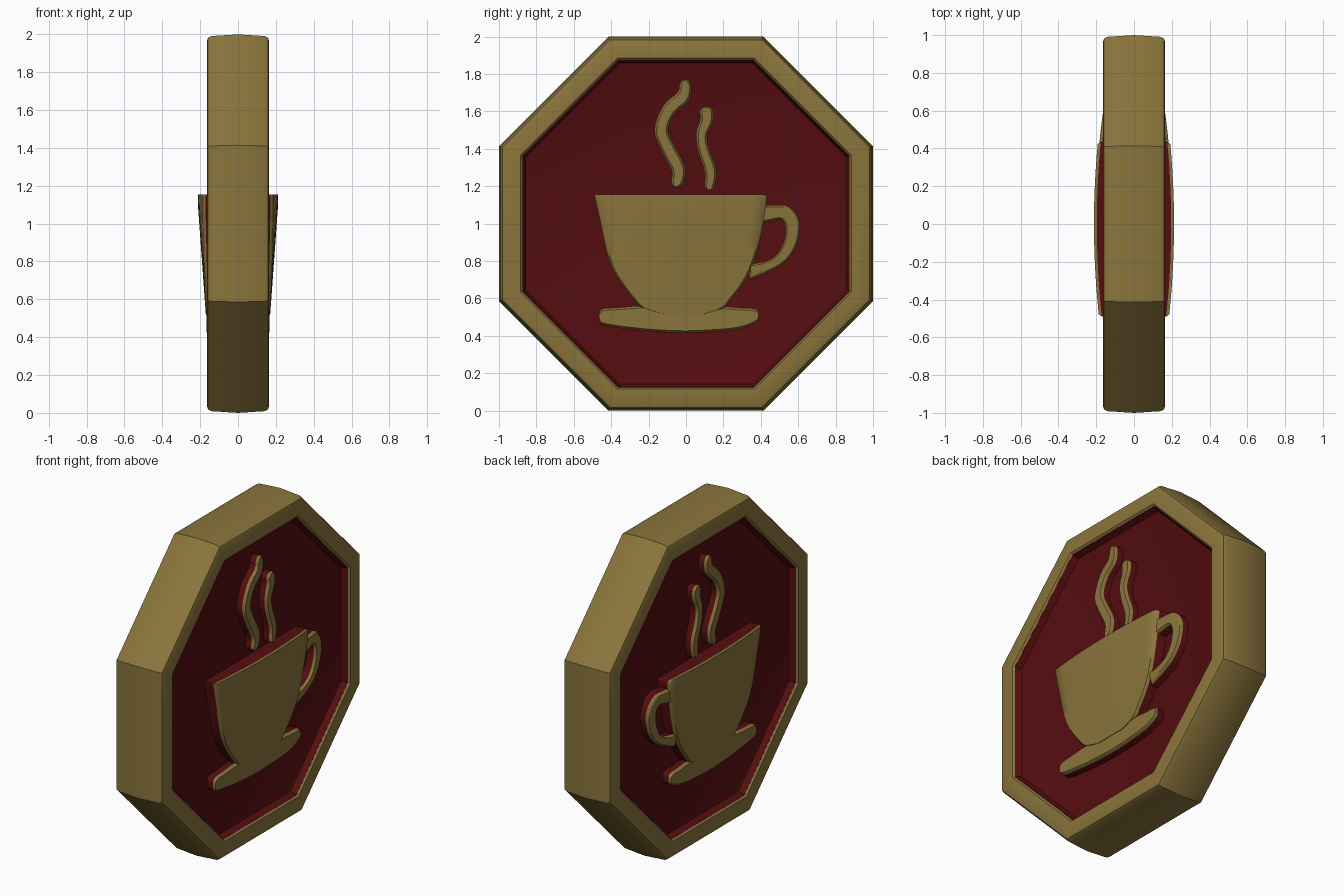
import bpy, bmesh, math

if "Cube" in bpy.data.objects:
    bpy.data.objects.remove(bpy.data.objects["Cube"])


def material(name, rgb):
    m = bpy.data.materials.new(name)
    m.diffuse_color = (*rgb, 1)
    m.use_nodes = True
    m.node_tree.nodes["Principled BSDF"].inputs["Base Color"].default_value = m.diffuse_color
    return m


GOLD = material("antique gold", (0.255, 0.178, 0.045))
RED = material("deep red", (0.09, 0.004, 0.005))


def finish(bm, name, mats, angle=35):
    bmesh.ops.recalc_face_normals(bm, faces=bm.faces)
    me = bpy.data.meshes.new(name)
    bm.to_mesh(me)
    bm.free()
    for m in mats:
        me.materials.append(m)
    ob = bpy.data.objects.new(name, me)
    bpy.context.collection.objects.link(ob)
    bpy.ops.object.select_all(action='DESELECT')
    ob.select_set(True)
    bpy.context.view_layer.objects.active = ob
    bpy.ops.object.shade_smooth_by_angle(angle=math.radians(angle))
    return ob


def octagon_rings(name, half, mat, closed):
    """Loft octagons (apothem, x) listed for the +x half, mirrored to -x."""
    prof = half + [(a, -x) for a, x in reversed(half) if x > 0]
    bm = bmesh.new()
    rings = []
    for a, x in prof:
        r = a / math.cos(math.pi / 8)
        rings.append([bm.verts.new((x, r * math.cos(math.pi * (k + .5) / 4),
                                    1 + r * math.sin(math.pi * (k + .5) / 4)))
                      for k in range(8)])
    n = len(rings)
    for i in range(n if closed else n - 1):
        p, q = rings[i], rings[(i + 1) % n]
        for k in range(8):
            j = (k + 1) % 8
            bm.faces.new((p[k], p[j], q[j], q[k]))
    if not closed:
        bm.faces.new(rings[0])
        bm.faces.new(rings[-1])
    return finish(bm, name, [mat], 30)


def smooth_rows(rows, sub=4):
    """Catmull-Rom through rows of (y0, z0, y1, z1), with thin end rows."""
    ext = [rows[0]] + rows + [rows[-1]]
    out = []
    for i in range(1, len(ext) - 2):
        a, b, c, d = ext[i - 1:i + 3]
        for s in range(sub):
            t = s / sub
            out.append([.5 * (2 * q + (r - p) * t + (2 * p - 5 * q + 4 * r - w) * t * t
                              + (3 * q - p - 3 * r + w) * t ** 3)
                        for p, q, r, w in zip(a, b, c, d)])
    out.append(list(rows[-1]))

    def lip(e, f):
        dist = math.hypot((e[0] + e[2] - f[0] - f[2]) / 2, (e[1] + e[3] - f[1] - f[3]) / 2)
        k = min(.5, .012 / dist)
        return [p + (q - p) * k for p, q in zip(e, f)]
    return [out[0], lip(out[0], out[1])] + out[1:-1] + [lip(out[-1], out[-2]), out[-1]]


def relief(name, rows, depth, cols=6):
    """Raised shape on both faces: gold front with rounded lip, red walls."""
    rows = smooth_rows(rows)
    bm = bmesh.new()
    n = len(rows)
    for side in (1, -1):
        grid, base = [], {}
        for i, (y0, z0, y1, z1) in enumerate(rows):
            w = max(math.hypot(y1 - y0, z1 - z0), 1e-4)
            e = min(.25, .012 / w)
            ts = [0] + [e + (1 - 2 * e) * c / cols for c in range(cols + 1)] + [1]
            line = []
            for j, t in enumerate(ts):
                y, z = y0 + (y1 - y0) * t, z0 + (z1 - z0) * t
                edge = i in (0, n - 1) or j in (0, len(ts) - 1)
                x = depth(y, z) - (.015 if edge else 0)
                v = bm.verts.new((side * x, y, z))
                if edge:
                    base[v] = bm.verts.new((side * .02, y, z))
                line.append(v)
            grid.append(line)
        m = len(grid[0])
        for i in range(n - 1):
            for j in range(m - 1):
                bm.faces.new((grid[i][j], grid[i][j + 1], grid[i + 1][j + 1], grid[i + 1][j]))
        loop = (grid[0] + [r[-1] for r in grid[1:]] + grid[-1][-2::-1]
                + [r[0] for r in grid[-2:0:-1]])
        for a, b in zip(loop, loop[1:] + loop[:1]):
            bm.faces.new((a, b, base[b], base[a])).material_index = 1
        bm.faces.new([base[v] for v in loop]).material_index = 1
    return finish(bm, name, [GOLD, RED], 50)


def cup_depth(y, z):
    t = min(1, max(0, (z - .45) / .65))
    return .165 + .047 * t - .04 * (y / .6) ** 2 * t


def path_rows(points, widths):
    """Turn a centre line into strip rows across its direction."""
    rows = []
    for i, (y, z) in enumerate(points):
        a, b = points[max(i - 1, 0)], points[min(i + 1, len(points) - 1)]
        dy, dz = b[0] - a[0], b[1] - a[1]
        k = widths[i] / 2 / math.hypot(dy, dz)
        rows.append((y - dz * k, z + dy * k, y + dz * k, z - dy * k))
    return rows


# Octagonal border and recessed panel
octagon_rings("octagon_frame", [(.9, .13), (.875, .153), (.885, .164), (.962, .165),
                                (.982, .158), (.991, .14), (1.0, 0)], GOLD, True)
octagon_rings("recessed_panel", [(.835, .108), (.858, .116), (.874, .153), (.89, .15)],
              RED, False)

# Cup bowl
cup = [(1.155, -.49, .42), (1.135, -.487, .435), (1.0, -.457, .415), (.85, -.425, .38),
       (.75, -.39, .345), (.67, -.34, .30), (.60, -.285, .245), (.55, -.235, .20),
       (.515, -.12, .10)]
relief("cup_bowl", [(l, z, r, z) for z, l, r in cup], cup_depth, 14)

# Handle: outer edge paired with inner edge
relief("cup_handle", [(.40, 1.10, .39, 1.0), (.47, 1.10, .45, 1.012), (.54, 1.095, .505, 1.02),
                      (.595, 1.04, .53, .985), (.61, .96, .525, .91), (.575, .85, .485, .835),
                      (.49, .765, .42, .797), (.34, .70, .33, .785)],
       lambda y, z: cup_depth(y, z) - .008)

# Saucer
relief("saucer", [(-.465, .485, -.465, .52), (-.45, .46, -.445, .545), (-.38, .445, -.36, .552),
                  (-.2, .424, -.2, .56), (0, .415, 0, .53), (.2, .425, .2, .555),
                  (.3, .44, .29, .55), (.37, .468, .37, .545), (.39, .49, .39, .525)],
       lambda y, z: .167)

# Steam wisps
steam = {
    "tall_steam": ([(-.065, 1.2), (-.048, 1.22), (-.04, 1.29), (-.095, 1.4), (-.132, 1.5),
                    (-.09, 1.61), (-.015, 1.68), (-.003, 1.74), (-.005, 1.77)],
                   [.03, .065, .075, .075, .075, .075, .075, .065, .03]),
    "short_steam": ([(.122, 1.18), (.125, 1.2), (.132, 1.28), (.092, 1.4), (.085, 1.48),
                     (.11, 1.55), (.11, 1.6), (.108, 1.625)],
                    [.03, .055, .065, .062, .062, .07, .075, .035]),
}
for name, (pts, widths) in steam.items():
    relief(name, path_rows(pts, widths), lambda y, z: .162, 3)
